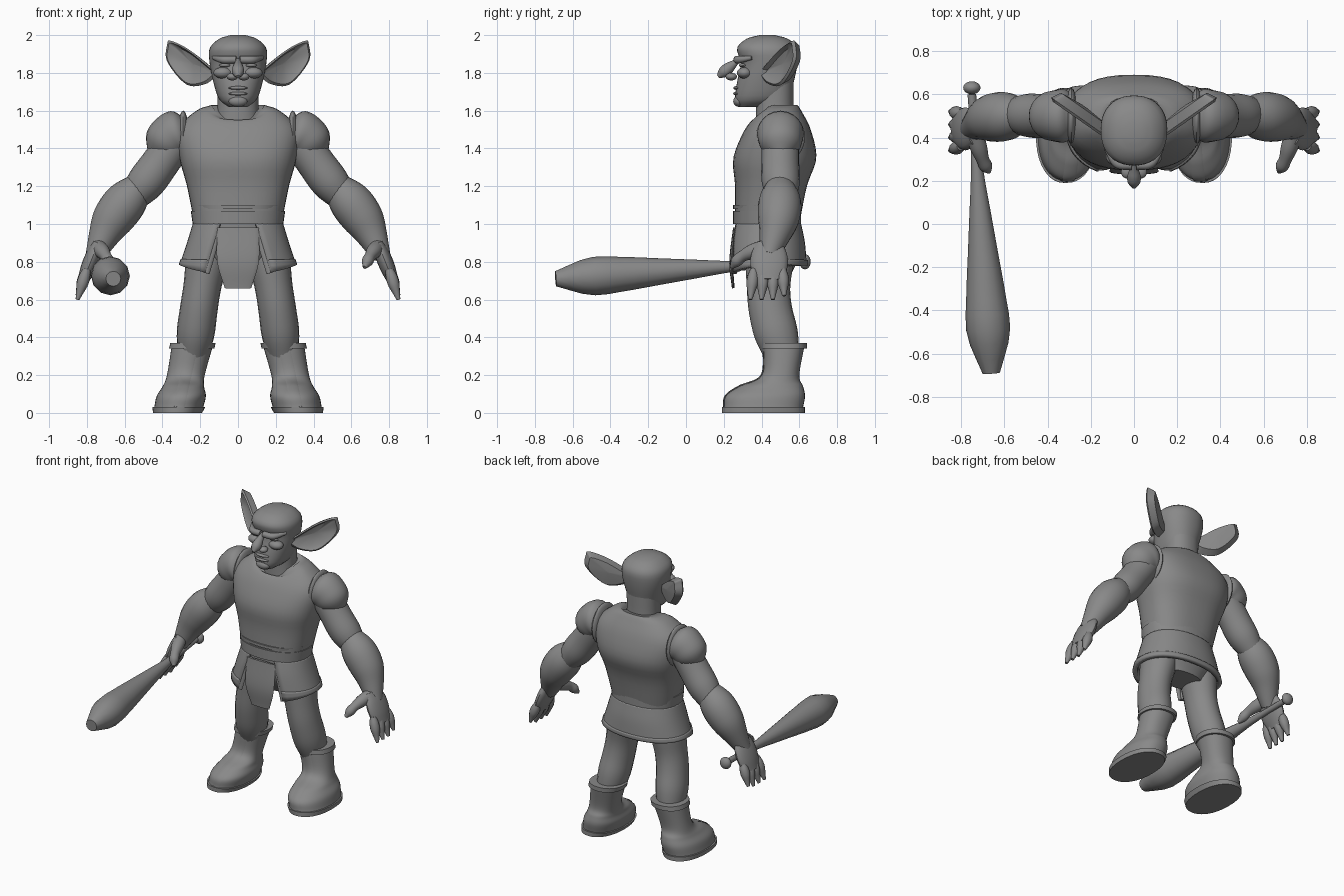
import bpy, bmesh, math
from mathutils import Vector

cube = bpy.data.objects.get("Cube")
if cube:
    bpy.data.objects.remove(cube, do_unlink=True)

grey = bpy.data.materials.new("plain_grey")
grey.use_nodes = True
shade = (.25, .25, .25, 1)
grey.diffuse_color = shade
grey.node_tree.nodes["Principled BSDF"].inputs["Base Color"].default_value = shade
parts = []


def finish(name, bm, mirror, thickness=0):
    """Turn a bmesh into an object, optionally thickened and mirrored."""
    bmesh.ops.recalc_face_normals(bm, faces=bm.faces)
    mesh = bpy.data.meshes.new(name)
    bm.to_mesh(mesh)
    bm.free()
    mesh.materials.append(grey)
    part = bpy.data.objects.new(name, mesh)
    bpy.context.collection.objects.link(part)
    if thickness:
        solidify = part.modifiers.new("thickness", 'SOLIDIFY')
        solidify.thickness = thickness
        solidify.offset = 0
    if mirror:
        part.modifiers.new("mirror", 'MIRROR').use_mirror_merge = False
    parts.append(part)


def resample(rows, count):
    """Evenly sampled smooth curve through rows of numbers."""
    keys = [Vector(row) for row in rows]
    keys = [keys[0] * 2 - keys[1]] + keys + [keys[-1] * 2 - keys[-2]]
    result = []
    for i in range(count):
        place = i / (count - 1) * (len(rows) - 1)
        k = min(int(place), len(rows) - 2)
        t = place - k
        before, start, end, after = keys[k:k + 4]
        leave, arrive = (end - before) / 2, (after - start) / 2
        ease = t * t * (3 - 2 * t)
        result.append(start.lerp(end, ease) + leave * t * (1 - t) ** 2 - arrive * t * t * (1 - t))
    return result


def skin(bm, rings, closed=True):
    """Bridge consecutive rings with quads and cap closed tubes."""
    loops = [[bm.verts.new(point) for point in ring] for ring in rings]
    size = len(loops[0])
    for lower, upper in zip(loops, loops[1:]):
        for j in range(size if closed else size - 1):
            k = (j + 1) % size
            bm.faces.new((lower[j], lower[k], upper[k], upper[j]))
    if closed:
        bm.faces.new(loops[0])
        bm.faces.new(loops[-1])


def loft(name, rows, count=20, sides=40, power=.9, dip=0, gap=None, centre=0, lean=0,
         mirror=False, thickness=0):
    """Stacked rings, each row being height, y centre, half depth, half width."""
    rings = []
    for i, (z, y, depth, width) in enumerate(resample(rows, count)):
        k = i / (count - 1)
        skip = gap[0] + (gap[1] - gap[0]) * k if gap else 0
        ring = []
        for j in range(sides):
            angle = skip + 2 * (math.pi - skip) * j / (sides - 1 if gap else sides)
            c, s = math.cos(angle), math.sin(angle)
            ring.append((centre + lean * z + width * math.copysign(abs(s) ** power, s),
                         y - depth * math.copysign(abs(c) ** power, c),
                         z - dip * k ** 3 * c * max(c, 0)))
        rings.append(ring)
    bm = bmesh.new()
    skin(bm, rings, closed=not gap)
    finish(name, bm, mirror, thickness)


def limb(name, path, radii, along=(0, 1, 0), stretch=1, count=20, sides=20, mirror=True):
    """Tube on a smooth path; stretch widens it along the given axis."""
    points = resample(path, count)
    sizes = resample([(r, r * stretch) for r in radii], count)
    rings = []
    for i, (point, (thin, wide)) in enumerate(zip(points, sizes)):
        tangent = (points[min(i + 1, count - 1)] - points[max(i - 1, 0)]).normalized()
        broad = Vector(along)
        broad = (broad - tangent * broad.dot(tangent)).normalized()
        cross = broad.cross(tangent)
        turns = [math.tau * j / sides for j in range(sides)]
        rings.append([point + cross * thin * math.cos(a) + broad * wide * math.sin(a) for a in turns])
    bm = bmesh.new()
    skin(bm, rings)
    finish(name, bm, mirror)


def ball(name, location, size, mirror=True):
    bm = bmesh.new()
    bmesh.ops.create_uvsphere(bm, u_segments=20, v_segments=12, radius=1)
    bmesh.ops.scale(bm, vec=size, verts=bm.verts)
    bmesh.ops.translate(bm, vec=location, verts=bm.verts)
    finish(name, bm, mirror)


sideways = (1, 0, 0)

# Tunic with a scooped neckline, and a two-part belt
loft("tunic", [(1, .43, .17, .23), (1.2, .45, .19, .27), (1.35, .47, .22, .31),
               (1.5, .48, .18, .32), (1.6, .48, .13, .22), (1.63, .48, .11, .14)], dip=.1, power=.8)
for name, low, high in (("belt", 1, 1.07), ("belt_upper_edge", 1.08, 1.1)):
    loft(name, [(low, .43, .18, .24), (high, .43, .18, .25)], count=2)

# Skirt open at the front, with hem, slit edges and a front flap
loft("skirt", [(1, .43, .17, .23), (.9, .43, .19, .26), (.78, .43, .2, .3)],
     dip=.05, gap=(.38, .56), thickness=.02)
loft("skirt_hem", [(.81, .43, .2, .29), (.78, .43, .2, .3)], count=4, dip=.05, gap=(.54, .56),
     thickness=.03)
limb("skirt_edges", [(.1, .27, .98), (.17, .26, .74)], (.01, .01), sideways, stretch=2, sides=8)
limb("front_flap", [(0, .26, .98), (0, .24, .8), (0, .25, .66)], (.011, .011, .007), sideways,
     stretch=10, mirror=False)
loft("hips", [(1, .43, .15, .22), (.86, .45, .16, .23), (.74, .46, .1, .15)])

# Legs
limb("legs", [(.14, .45, .95), (.2, .44, .6), (.24, .51, .3)], (.1, .11, .1, .1, .1, .08),
     stretch=1.15)
ball("knees", (.21, .4, .56), (.08, .06, .08))

# Boots: the shaft leans in towards the knee
boot = [(.03, .41, .21, .13), (.09, .42, .21, .13), (.14, .45, .17, .11),
        (.2, .5, .1, .1), (.37, .52, .11, .11)]
stance = dict(centre=.32, lean=-.22, mirror=True)
loft("boots", boot, count=28, **stance)
loft("boot_soles", [(0, .41, .22, .13), (.03, .41, .22, .14)], count=2, **stance)
loft("boot_cuffs", [(.34, .52, .12, .12), (.37, .52, .12, .12)], count=2, **stance)
limb("boot_strips", [(stance["centre"] + stance["lean"] * z, y - depth, z) for z, y, depth, width in boot],
     (.005, .005), sideways, stretch=6, count=28, sides=8)

# Arms
limb("upper_arms", [(.31, .5, 1.47), (.45, .5, 1.27), (.57, .51, 1.12)], (.1, .1, .1, .07))
limb("shoulders", [(.27, .5, 1.5), (.36, .5, 1.46), (.46, .5, 1.35)], (.08, .12, .12, .1, .02))
limb("forearms", [(.5, .5, 1.23), (.66, .49, 1.03), (.76, .44, .83)], (.06, .11, .11, .08, .05))
ball("armholes", (.29, .5, 1.46), (.03, .13, .14))

# Hands
limb("palms", [(.74, .44, .9), (.82, .44, .7)], (.03, .04, .04, .03), stretch=2.4)
for i, finger in enumerate(("index", "middle", "ring", "little")):
    root, tip = .36 + .05 * i, .34 + .06 * i
    limb(finger + "_fingers", [(.8, root, .76), (.85, tip, .62 if finger == "little" else .6)],
         (.02, .03, .03, .02, .01), sides=12)
limb("thumbs", [(.74, .42, .88), (.7, .3, .83), (.67, .24, .77)], (.04, .04, .03, .03, .01), sideways)

# Neck and head
loft("neck", [(1.5, .48, .11, .13), (1.6, .47, .1, .11), (1.8, .47, .1, .11)])
loft("head", [(1.62, .36, .08, .05), (1.66, .4, .14, .1), (1.75, .42, .15, .13), (1.85, .44, .15, .15),
              (1.93, .43, .16, .15), (1.98, .43, .11, .1), (2, .43, .04, .04)])

# Face
limb("brows", [(.01, .27, 1.87), (.08, .28, 1.87), (.13, .35, 1.88)], (.02, .02, .01))
ball("eyes", (.07, .3, 1.84), (.03, .02, .01))
ball("cheekbones", (.08, .31, 1.8), (.05, .04, .03))
limb("nose", [(0, .28, 1.87), (0, .17, 1.78)], (.01, .02, .03, .03, .01), sideways, mirror=False)
ball("nostrils", (.03, .24, 1.78), (.03, .03, .02))
for name, z in (("upper_lip", 1.72), ("lower_lip", 1.69)):
    ball(name, (0, .27, z), (.05, .02, .01), mirror=False)
ball("chin", (0, .28, 1.65), (.05, .03, .03), mirror=False)

# Ears: a cupped leaf swept back, with a rolled rim
outline = resample([(.1, 1.8), (.25, 1.92), (.35, 1.97), (.37, 1.95), (.37, 1.86),
                    (.27, 1.74), (.17, 1.74), (.1, 1.79)], 40)
middle = Vector((.25, 1.85))
rings = []
for scale, depth in ((.1, -.01), (.7, 0), (.9, .02), (1, .01), (.8, -.03), (.1, -.04)):
    leaf = [middle.lerp(point, scale) for point in outline]
    rings.append([(x + depth / 2, .33 + x * .7 - depth, z) for x, z in leaf])
bm = bmesh.new()
skin(bm, rings)
finish("ears", bm, mirror=True)

# Club held in the right hand
limb("club", [(-.66, -.69, .71), (-.75, .6, .8)], (.04, .1, .09, .07, .05, .03, .02, .02), sideways,
     sides=12, mirror=False)
ball("club_pommel", (-.75, .63, .8), (.04, .03, .04), mirror=False)

# Smooth shading with kept edges
bpy.ops.object.select_all(action='DESELECT')
for part in parts:
    part.select_set(True)
bpy.context.view_layer.objects.active = parts[0]
bpy.ops.object.shade_smooth_by_angle(angle=math.radians(40))
